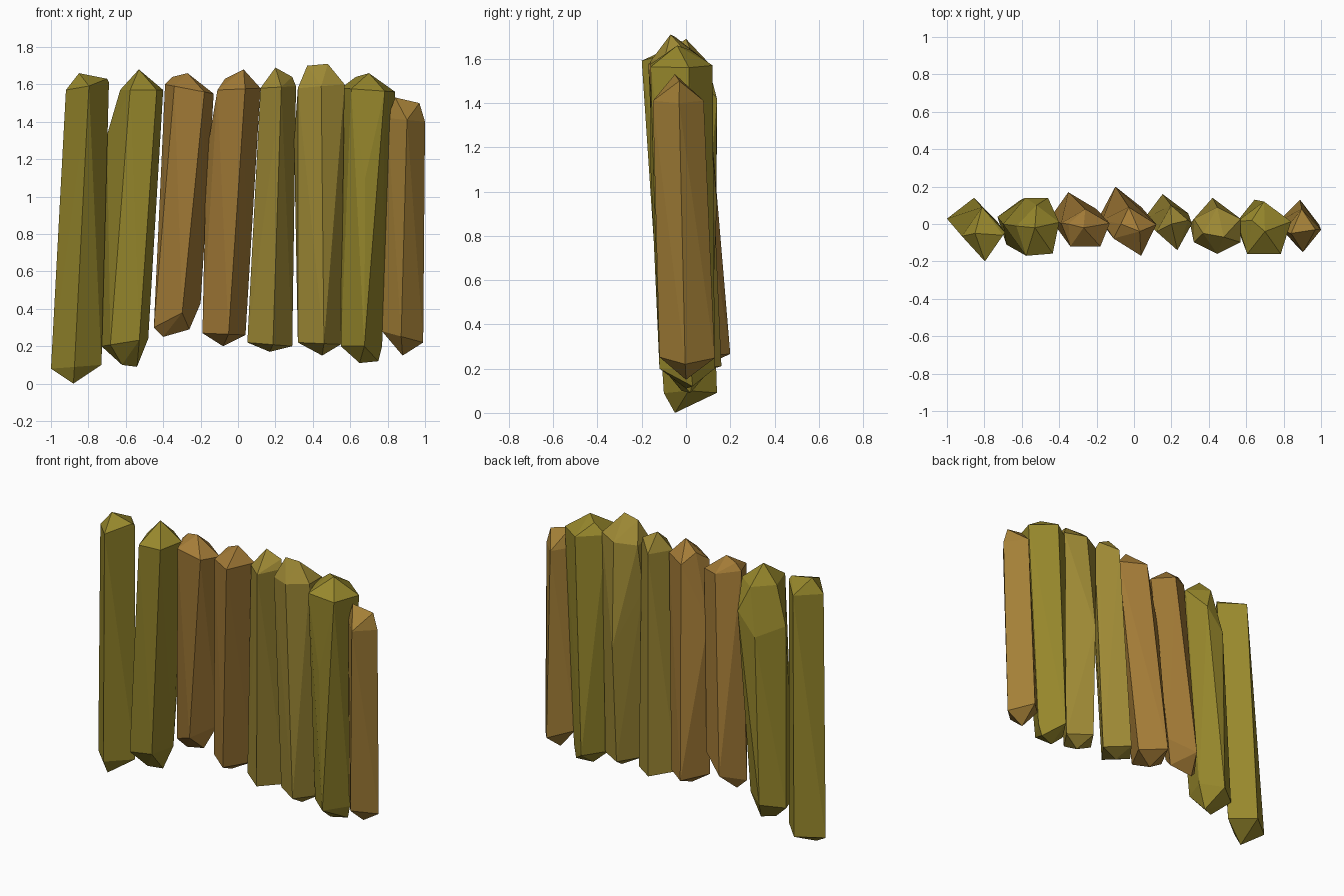
import bpy, bmesh, math
from mathutils import Vector


def material(name, rgb):
    m = bpy.data.materials.new(name)
    m.diffuse_color = (*rgb, 1)
    return m


OLIVE = material("olive", (0.31, 0.245, 0.025))
YELLOW = material("yellow_olive", (0.34, 0.25, 0.035))
BROWN = material("brown", (0.37, 0.20, 0.038))
AMBER = material("amber", (0.37, 0.215, 0.038))


def ring(sides, phase, x0, x1, y0, y1, z_left, z_right):
    """Polygon stretched to fill a box, tilted from z_left to z_right."""
    a = [math.radians(phase) + i * math.tau / sides for i in range(sides)]
    xs, ys = [math.cos(t) for t in a], [math.sin(t) for t in a]
    pts = []
    for x, y in zip(xs, ys):
        u = (x - min(xs)) / (max(xs) - min(xs))
        v = (y - min(ys)) / (max(ys) - min(ys))
        pts.append((x0 + u * (x1 - x0), y0 + v * (y1 - y0),
                    z_left + u * (z_right - z_left)))
    return pts


def post(name, mat, bottom, top, points):
    """Faceted shaft: hull of two rings plus tip and bulge points."""
    bm = bmesh.new()
    for p in ring(*bottom) + ring(*top) + points:
        bm.verts.new(Vector(p))
    res = bmesh.ops.convex_hull(bm, input=bm.verts[:])
    inner = {g for g in res["geom_interior"] + res["geom_unused"]
             if isinstance(g, bmesh.types.BMVert)}
    if inner:
        bmesh.ops.delete(bm, geom=list(inner), context='VERTS')
    bmesh.ops.recalc_face_normals(bm, faces=bm.faces[:])
    me = bpy.data.meshes.new(name)
    bm.to_mesh(me)
    bm.free()
    me.materials.append(mat)
    bpy.context.collection.objects.link(bpy.data.objects.new(name, me))


# Row of shafts, left to right: ring = sides, phase, x range, y range, z at left and right
post("post_1", OLIVE,
     (4, -4, -1.0, -0.73, -0.10, 0.14, 0.08, 0.10),
     (4, 4, -0.92, -0.69, -0.20, 0.09, 1.57, 1.61),
     [(-0.88, -0.05, 0.0), (-0.85, -0.05, 1.66), (-0.70, -0.06, 1.63)])

post("post_2", OLIVE,
     (5, 18, -0.73, -0.48, -0.11, 0.13, 0.20, 0.24),
     (5, 22, -0.63, -0.40, -0.17, 0.10, 1.57, 1.57),
     [(-0.62, -0.02, 0.10), (-0.54, 0.02, 0.09), (-0.53, -0.02, 1.68),
      (-0.70, 0.0, 1.33), (-0.58, 0.14, 1.28), (-0.46, 0.14, 1.42)])

post("post_3", BROWN,
     (4, 12, -0.45, -0.20, -0.06, 0.17, 0.30, 0.43),
     (5, 18, -0.39, -0.13, -0.12, 0.08, 1.60, 1.55),
     [(-0.40, 0.06, 0.25), (-0.26, 0.03, 0.29),
      (-0.27, -0.02, 1.66), (-0.35, 0.0, 1.64)])

post("post_4", BROWN,
     (4, 12, -0.19, 0.04, -0.08, 0.20, 0.27, 0.26),
     (4, 16, -0.11, 0.12, -0.17, 0.09, 1.57, 1.58),
     [(-0.08, 0.05, 0.20), (0.03, -0.04, 1.68), (-0.07, 0.0, 1.63),
      (-0.17, 0.02, 1.22)])

post("post_5", YELLOW,
     (4, 8, 0.05, 0.29, -0.08, 0.16, 0.22, 0.20),
     (4, 10, 0.12, 0.31, -0.14, 0.10, 1.58, 1.59),
     [(0.17, 0.03, 0.17), (0.20, 0.0, 1.69), (0.29, 0.02, 1.64)])

post("post_6", YELLOW,
     (4, 12, 0.32, 0.55, -0.11, 0.11, 0.22, 0.21),
     (6, 30, 0.32, 0.57, -0.16, 0.09, 1.58, 1.60),
     [(0.45, 0.0, 0.15), (0.37, -0.05, 1.70), (0.48, -0.07, 1.71),
      (0.42, 0.14, 0.95), (0.30, 0.0, 1.30)])

post("post_7", OLIVE,
     (4, 8, 0.55, 0.77, -0.12, 0.13, 0.20, 0.20),
     (5, -54, 0.55, 0.84, -0.16, 0.12, 1.58, 1.56),
     [(0.65, 0.0, 0.11), (0.75, 0.03, 0.12), (0.70, -0.04, 1.66),
      (0.63, 0.02, 1.64), (0.68, -0.16, 1.10)])

post("post_8", AMBER,
     (4, -4, 0.77, 0.99, -0.12, 0.13, 0.28, 0.22),
     (4, 2, 0.80, 1.0, -0.15, 0.08, 1.42, 1.40),
     [(0.88, 0.0, 0.15), (0.84, -0.05, 1.53), (0.97, -0.03, 1.50)])
